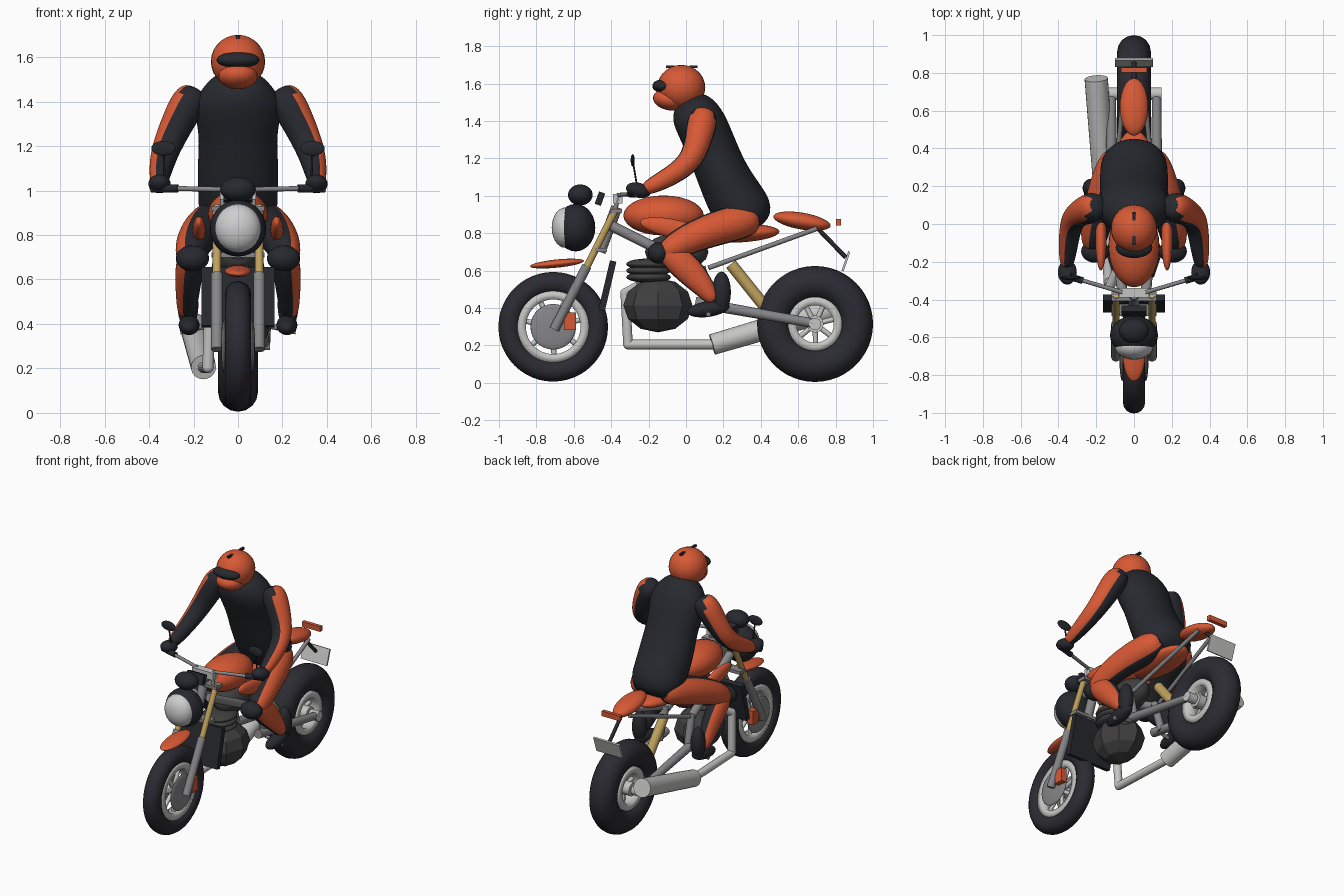
import bpy, bmesh
from math import sin, cos, pi
from mathutils import Vector, Matrix

cube = bpy.data.objects.get("Cube")
if cube:
    bpy.data.objects.remove(cube)


def material(name, r, g, b, rough=0.6):
    m = bpy.data.materials.new(name)
    m.use_nodes = True
    m.diffuse_color = (r, g, b, 1)
    node = m.node_tree.nodes["Principled BSDF"]
    node.inputs["Base Color"].default_value = (r, g, b, 1)
    node.inputs["Roughness"].default_value = rough
    return m


ORANGE = material("orange", 0.68, 0.1, 0.035)
SUIT = material("suit black", 0.02, 0.022, 0.028)
RUBBER = material("rubber", 0.024, 0.024, 0.032)
SILVER = material("silver", 0.56, 0.56, 0.55)
STEEL = material("steel grey", 0.24, 0.24, 0.25)
GOLD = material("gold", 0.52, 0.36, 0.11)
ENGINE = material("engine grey", 0.05, 0.05, 0.052)
LENS = material("lens", 0.62, 0.62, 0.62)


def finish(name, bm, mat, smooth=True):
    bmesh.ops.recalc_face_normals(bm, faces=bm.faces)
    for f in bm.faces:
        f.smooth = smooth and len(f.verts) < 5
    me = bpy.data.meshes.new(name)
    bm.to_mesh(me)
    bm.free()
    me.materials.append(mat)
    ob = bpy.data.objects.new(name, me)
    bpy.context.collection.objects.link(ob)
    return ob


def place(c, size, tilt=0):
    return (Matrix.Translation(c) @ Matrix.Rotation(tilt, 4, 'X')
            @ Matrix.Diagonal((*size, 1)))


def ball(name, c, size, mat, tilt=0, seg=28, smooth=True):
    bm = bmesh.new()
    bmesh.ops.create_uvsphere(bm, u_segments=seg, v_segments=max(6, seg // 2),
                              radius=1, matrix=place(c, size, tilt))
    return finish(name, bm, mat, smooth)


def box(name, c, size, mat, tilt=0):
    bm = bmesh.new()
    bmesh.ops.create_cube(bm, size=1, matrix=place(c, size, tilt))
    return finish(name, bm, mat, False)


def rod(name, a, b, r, mat, r2=None, seg=16):
    a, b = Vector(a), Vector(b)
    turn = (b - a).to_track_quat('Z', 'Y').to_matrix().to_4x4()
    bm = bmesh.new()
    bmesh.ops.create_cone(bm, cap_ends=True, segments=seg, radius1=r,
                          radius2=r2 or r, depth=(b - a).length,
                          matrix=Matrix.Translation((a + b) / 2) @ turn)
    return finish(name, bm, mat)


def lathe(name, c, profile, mat, seg=48):
    """Spin a closed (x, radius) profile round an axle."""
    bm = bmesh.new()
    rings = [[bm.verts.new((x, c[1] + r * cos(2 * pi * i / seg),
                            c[2] + r * sin(2 * pi * i / seg)))
              for i in range(seg)] for x, r in profile]
    for k, ring in enumerate(rings):
        nxt = rings[(k + 1) % len(rings)]
        for i in range(seg):
            j = (i + 1) % seg
            bm.faces.new((ring[i], ring[j], nxt[j], nxt[i]))
    return finish(name, bm, mat)


def body(name, path, mat, outer=None, side=1, cap=0.7, seg=16):
    """Rounded tube through (x, y, z, half width, half depth) stations."""
    pts = [Vector(p[:3]) for p in path]
    rad = [(p[3], p[-1]) for p in path]
    first, last = (pts[0] - pts[1]).normalized(), (pts[-1] - pts[-2]).normalized()
    # rounded ends
    pts = ([pts[0] + first * rad[0][1] * cap] + pts
           + [pts[-1] + last * rad[-1][1] * cap])
    rad = ([tuple(v * 0.6 for v in rad[0])] + rad
           + [tuple(v * 0.6 for v in rad[-1])])
    bm = bmesh.new()
    rings = []
    for k, p in enumerate(pts):
        t = (pts[min(k + 1, len(pts) - 1)] - pts[max(k - 1, 0)]).normalized()
        u = Vector((1, 0, 0))
        u = (u - t * u.dot(t)).normalized()
        v = t.cross(u)
        rings.append([bm.verts.new(p + u * rad[k][0] * cos(2 * pi * i / seg)
                                   + v * rad[k][1] * sin(2 * pi * i / seg))
                      for i in range(seg)])
    for a, b in zip(rings, rings[1:]):
        for i in range(seg):
            j = (i + 1) % seg
            bm.faces.new((a[i], a[j], b[j], b[i]))
    bm.faces.new(rings[0])
    bm.faces.new(rings[-1])
    ob = finish(name, bm, mat)
    for f in ob.data.polygons:
        f.use_smooth = True
    if outer:  # outward facing panels take the second colour
        ob.data.materials.append(outer)
        for f in ob.data.polygons:
            f.material_index = int(f.normal.x * side > 0.3)
    ob.modifiers.new("smooth", 'SUBSURF').levels = 2
    ob.modifiers["smooth"].render_levels = 2
    return ob


# wheels
def wheel(name, y, z, radius, thick, hub):
    c, major = (0, y, z), radius - thick
    rim = radius - 2 * thick
    lathe(name + "_tyre", c, [(thick * cos(2 * pi * i / 16), major + thick * sin(2 * pi * i / 16))
                              for i in range(16)], RUBBER)
    w = thick * 0.7
    lathe(name + "_rim", c, [(-w, rim - 0.03), (w, rim - 0.03), (w, rim + 0.015), (-w, rim + 0.015)], SILVER)
    rod(name + "_hub", (-w - 0.01, y, z), (w + 0.01, y, z), hub, SILVER, seg=24)
    for i in range(7):
        a = 2 * pi * i / 7 + 0.25
        d = Vector((0, cos(a), sin(a)))
        rod(name + "_spoke", Vector(c) + d * hub * 0.8, Vector(c) + d * (rim - 0.015), 0.014, SILVER, seg=8)


wheel("front_wheel", -0.71, 0.30, 0.293, 0.0585, 0.035)
wheel("rear_wheel", 0.69, 0.315, 0.31, 0.09, 0.045)

# chassis centre parts
ball("headlight_shell", (0, -0.59, 0.83), (0.127, 0.105, 0.127), SUIT)
ball("headlight_lens", (0, -0.645, 0.83), (0.103, 0.073, 0.108), LENS)
ball("headlight_cowl", (0, -0.565, 1.005), (0.08, 0.066, 0.056), SUIT)
box("instrument", (0, -0.46, 0.985), (0.13, 0.035, 0.07), SUIT, -0.35)
ball("front_fender", (0, -0.69, 0.638), (0.06, 0.145, 0.022), ORANGE, 0.1)
box("radiator", (0, -0.42, 0.52), (0.33, 0.035, 0.27), SUIT, -0.23)
box("upper_clamp", (0, -0.375, 0.92), (0.24, 0.065, 0.022), STEEL)
box("lower_clamp", (0, -0.455, 0.71), (0.24, 0.065, 0.022), STEEL)
rod("steering_stem", (0, -0.46, 0.7), (0, -0.37, 0.94), 0.03, STEEL)
box("handlebar_mount", (0, -0.365, 0.985), (0.16, 0.05, 0.05), SILVER)
ball("tank", (0, -0.12, 0.895), (0.135, 0.215, 0.107), ORANGE)
ball("seat", (0, 0.27, 0.80), (0.11, 0.23, 0.05), ORANGE, 0.04)
ball("tail", (0, 0.62, 0.865), (0.075, 0.155, 0.045), ORANGE, -0.17)
box("tail_light", (0, 0.815, 0.858), (0.14, 0.025, 0.035), ORANGE)
rod("plate_bracket", (0, 0.71, 0.82), (0, 0.855, 0.67), 0.012, SUIT, seg=8)
box("rear_plate", (0, 0.855, 0.65), (0.2, 0.012, 0.11), SILVER, -0.33)
rod("shock", (0, 0.24, 0.635), (0, 0.42, 0.41), 0.032, GOLD)

# engine and exhaust
ball("engine_block", (0, -0.15, 0.415), (0.15, 0.185, 0.145), ENGINE, 0, 8, False)
for i, z in enumerate((0.565, 0.6, 0.635)):
    ball("cylinder_fin", (0, -0.2, z), (0.11, 0.12, 0.03), ENGINE, 0, 20)
ball("airbox", (0, -0.05, 0.7), (0.1, 0.17, 0.1), ENGINE, 0, 16)
bends = [(-0.09, -0.25, 0.52), (-0.125, -0.325, 0.48), (-0.135, -0.31, 0.205), (-0.155, 0.14, 0.205)]
for a, b in zip(bends, bends[1:]):
    rod("exhaust_pipe", a, b, 0.026, SILVER)
    ball("exhaust_bend", b, (0.026,) * 3, SILVER, 0, 16)
rod("muffler", (-0.155, 0.14, 0.205), (-0.2, 0.77, 0.39), 0.056, SILVER, 0.062, 24)

# paired bike parts
for s, side in ((1, "left_"), (-1, "right_")):
    rod(side + "fork_tube", (s * 0.095, -0.54, 0.6), (s * 0.095, -0.375, 0.93), 0.019, GOLD)
    rod(side + "fork_leg", (s * 0.095, -0.705, 0.285), (s * 0.095, -0.53, 0.625), 0.026, STEEL)
    ball(side + "brake_disc", (s * 0.062, -0.71, 0.3), (0.015, 0.122, 0.122), STEEL)
    box(side + "caliper", (s * 0.085, -0.62, 0.33), (0.04, 0.065, 0.095), ORANGE)
    rod(side + "main_frame", (s * 0.06, -0.4, 0.84), (s * 0.1, 0.08, 0.6), 0.028, STEEL)
    rod(side + "frame_post", (s * 0.1, 0.08, 0.62), (s * 0.11, 0.14, 0.4), 0.025, STEEL)
    rod(side + "subframe", (s * 0.11, 0.12, 0.615), (s * 0.055, 0.7, 0.825), 0.013, STEEL)
    rod(side + "swingarm", (s * 0.12, 0.05, 0.43), (s * 0.12, 0.7, 0.315), 0.03, STEEL, 0.025)
    rod(side + "axle_end", (s * 0.08, 0.69, 0.315), (s * 0.145, 0.69, 0.315), 0.033, SILVER)
    ball(side + "tank_shroud", (s * 0.175, -0.07, 0.825), (0.03, 0.18, 0.05), ORANGE, -0.2)
    rod(side + "foot_peg", (s * 0.1, 0.12, 0.4), (s * 0.26, 0.12, 0.365), 0.012, STEEL)
    rod(side + "riser", (s * 0.07, -0.385, 0.9), (s * 0.07, -0.36, 1.005), 0.012, STEEL)
    rod(side + "handlebar", (s * 0.06, -0.362, 1.005), (s * 0.32, -0.285, 1.01), 0.011, STEEL)
    rod(side + "grip", (s * 0.27, -0.30, 1.01), (s * 0.39, -0.265, 1.01), 0.018, SUIT)
    rod(side + "mirror_stalk", (s * 0.33, -0.26, 1.04), (s * 0.335, -0.285, 1.19), 0.005, SUIT, seg=8)
    ball(side + "mirror", (s * 0.335, -0.285, 1.19), (0.055, 0.011, 0.033), SUIT)

    # rider limbs
    body(side + "arm", [(s * 0.215, 0.09, 1.41, 0.085), (s * 0.265, 0.07, 1.32, 0.077),
                        (s * 0.325, 0.035, 1.19, 0.066), (s * 0.345, -0.07, 1.11, 0.056),
                        (s * 0.355, -0.2, 1.045, 0.043)], SUIT, ORANGE, s)
    ball(side + "glove", (s * 0.353, -0.255, 1.03), (0.05, 0.067, 0.04), SUIT, -0.25)
    body(side + "thigh", [(s * 0.10, 0.32, 0.87, 0.1), (s * 0.16, 0.15, 0.825, 0.095),
                          (s * 0.2, 0, 0.765, 0.083), (s * 0.215, -0.09, 0.71, 0.07)],
         SUIT, ORANGE, s)
    body(side + "shin", [(s * 0.215, -0.09, 0.695, 0.062, 0.07), (s * 0.222, 0.0, 0.62, 0.064, 0.085),
                         (s * 0.228, 0.09, 0.52, 0.052, 0.062), (s * 0.23, 0.135, 0.46, 0.045)],
         SUIT, ORANGE, s)
    ball(side + "knee_pad", (s * 0.205, -0.145, 0.695), (0.075, 0.06, 0.058), SUIT)
    ball(side + "boot_ankle", (s * 0.225, 0.19, 0.485), (0.047, 0.05, 0.11), SUIT)
    ball(side + "boot_foot", (s * 0.22, 0.12, 0.395), (0.047, 0.115, 0.042), SUIT, 0.15)

# rider torso and helmet
body("torso", [(0, 0.03, 1.465, 0.15, 0.125), (0, 0.08, 1.39, 0.21, 0.14),
               (0, 0.14, 1.25, 0.172, 0.135), (0, 0.2, 1.1, 0.187, 0.14),
               (0, 0.27, 0.97, 0.18, 0.16), (0, 0.33, 0.88, 0.18, 0.155)],
     SUIT, cap=0.5, seg=20)
ball("helmet", (0, -0.025, 1.58), (0.122, 0.128, 0.12), ORANGE)
ball("helmet_chin", (0, -0.085, 1.515), (0.088, 0.092, 0.058), ORANGE, -0.15)
ball("visor", (0, -0.125, 1.587), (0.097, 0.055, 0.036), SUIT)
for y in (-0.085, 0.04):
    box("helmet_vent", (0, y, 1.69), (0.016, 0.045, 0.014), SUIT)
